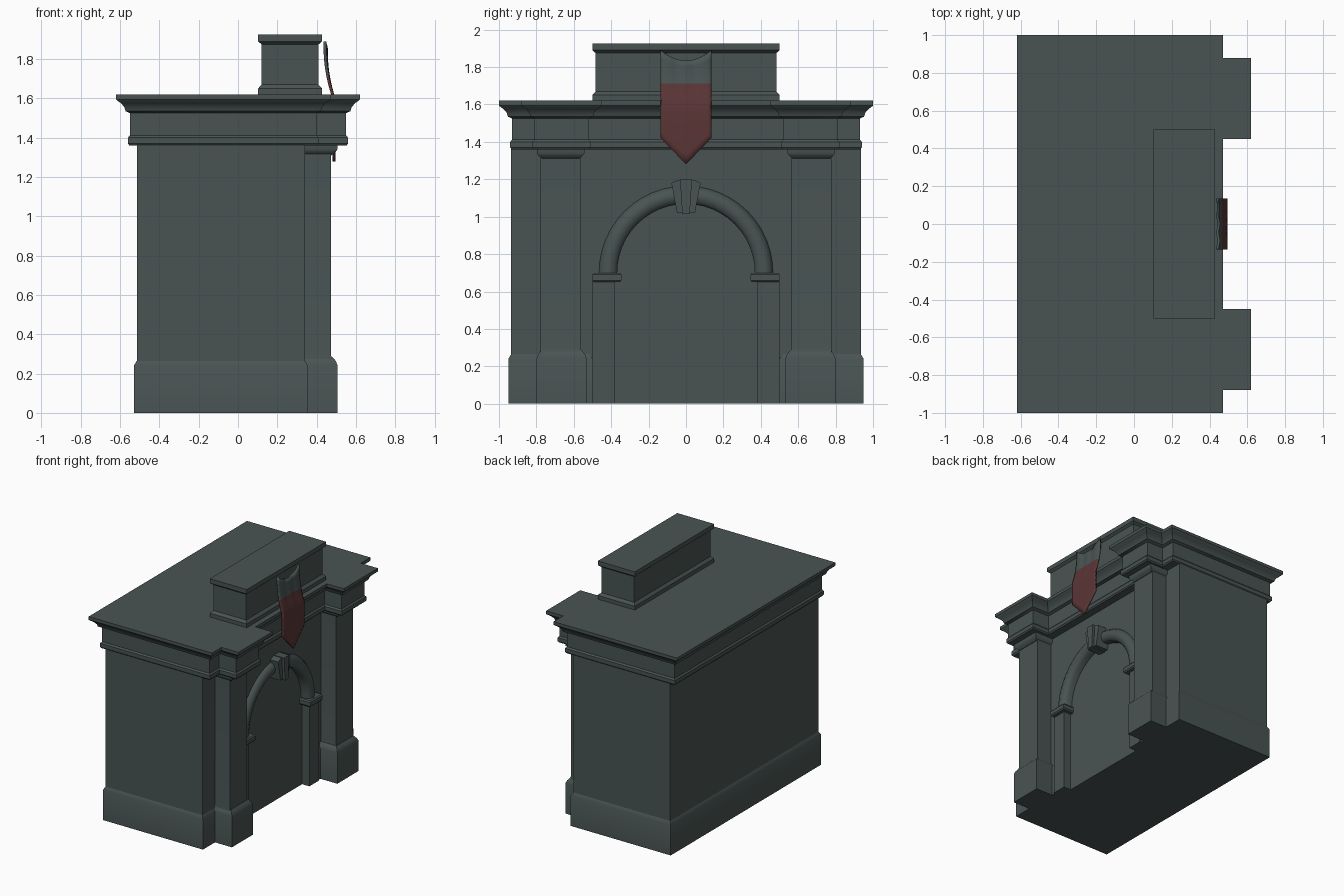
import bpy, bmesh, math

if "Cube" in bpy.data.objects:
    bpy.data.objects.remove(bpy.data.objects["Cube"])


def material(name, rgb):
    m = bpy.data.materials.new(name)
    m.diffuse_color = (*rgb, 1)
    m.use_nodes = True
    m.node_tree.nodes["Principled BSDF"].inputs["Base Color"].default_value = m.diffuse_color
    return m


STONE = material("dark_stone", (0.066, 0.088, 0.086))
RED = material("dark_red_cloth", (0.105, 0.036, 0.037))


def finish(name, bm, mats=(STONE,), angle=35):
    bmesh.ops.recalc_face_normals(bm, faces=bm.faces)
    me = bpy.data.meshes.new(name)
    bm.to_mesh(me)
    bm.free()
    for m in mats:
        me.materials.append(m)
    ob = bpy.data.objects.new(name, me)
    bpy.context.collection.objects.link(ob)
    bpy.ops.object.select_all(action='DESELECT')
    ob.select_set(True)
    bpy.context.view_layer.objects.active = ob
    bpy.ops.object.shade_smooth_by_angle(angle=math.radians(angle))
    return ob


def skin(bm, rings, closed=False):
    """Bridge rings of points; cap the ends unless closed."""
    vs = [[bm.verts.new(p) for p in r] for r in rings]
    n = len(vs[0])
    for a, b in zip(vs, vs[1:]):
        for i in range(n):
            j = (i + 1) % n
            bm.faces.new((a[i], a[j], b[j], b[i]))
    bm.faces.new(vs[0][::-1])
    bm.faces.new(vs[-1])


def offset(pts, d):
    """Offset a right-angled counter-clockwise outline outwards by d."""
    out = []
    n = len(pts)
    for i, p in enumerate(pts):
        x, y = p
        for a, b in ((pts[i - 1], p), (p, pts[(i + 1) % n])):
            ex, ey = b[0] - a[0], b[1] - a[1]
            l = math.hypot(ex, ey)
            x += ey / l * d
            y -= ex / l * d
        out.append((x, y))
    return out


def stack(name, outline, profile):
    """Moulded block: outline swept up a (z, offset) profile."""
    bm = bmesh.new()
    skin(bm, [[(x, y, z) for x, y in offset(outline, d)] for z, d in profile])
    return finish(name, bm)


def rect(x0, x1, y0, y1):
    return [(x0, y0), (x1, y0), (x1, y1), (x0, y1)]


def prism(name, yz, x0, x1):
    bm = bmesh.new()
    skin(bm, [[(x, y, z) for y, z in yz] for x in (x0, x1)])
    return finish(name, bm)


# main body, and front wall with arched opening
stack("body", rect(-0.515, 0.30, -0.935, 0.935), [(0, 0), (1.37, 0)])
SPRING = 0.70
arc = [(0.38 * math.cos(math.pi * i / 24), SPRING + 0.38 * math.sin(math.pi * i / 24))
       for i in range(25)]
prism("front_wall", [(0.935, 0), (0.935, 1.37), (-0.935, 1.37), (-0.935, 0), (-0.38, 0)]
      + arc[::-1] + [(0.38, 0)], 0.30, 0.34)

# plinth around the foot, open at the doorway
stack("plinth", [(-0.53, -0.95), (0.355, -0.95), (0.355, -0.5), (0.29, -0.5),
                 (0.29, 0.5), (0.355, 0.5), (0.355, 0.95), (-0.53, 0.95)],
      [(0, 0), (0.24, 0), (0.265, -0.015)])

# pilasters, door posts and imposts on both sides
for side, s in (("left", -1), ("right", 1)):
    def block(name, x1, c, half, prof):
        stack(f"{side}_{name}", rect(0.29, x1, s * c - half, s * c + half), prof)
    block("pedestal", 0.505, 0.665, 0.133, [(0, 0), (0.245, 0), (0.265, -0.008), (0.285, -0.025)])
    block("pilaster", 0.472, 0.67, 0.107, [(0.27, 0.005), (0.31, 0), (1.32, 0)])
    block("capital", 0.505, 0.67, 0.127, [(1.31, -0.03), (1.325, -0.01), (1.34, 0), (1.37, 0)])
    block("door_post", 0.365, 0.44, 0.06, [(0, 0), (0.66, 0)])
    block("impost", 0.398, 0.423, 0.078, [(0.65, -0.008), (0.66, 0), (0.69, 0), (0.70, -0.008)])

# rounded arch moulding
bm = bmesh.new()
section = [(0.368, 0.29), (0.368, 0.345), (0.382, 0.365), (0.415, 0.378),
           (0.448, 0.365), (0.465, 0.34), (0.465, 0.29)]
skin(bm, [[(x, r * math.cos(t), SPRING + r * math.sin(t)) for r, x in section]
          for t in [math.pi * i / 24 for i in range(25)]])
finish("arch_moulding", bm, angle=50)

# keystone with raised centre
prism("keystone", [(-0.048, 1.02), (0.048, 1.02), (0.078, 1.18), (0.045, 1.195),
                   (-0.045, 1.195), (-0.078, 1.18)], 0.29, 0.41)
prism("keystone_ridge", [(-0.02, 1.015), (0.02, 1.015), (0.032, 1.2), (-0.032, 1.2)], 0.30, 0.43)

# entablature stepping forward over the pilasters
stack("entablature",
      [(-0.55, -0.93), (0.40, -0.93), (0.40, -0.81), (0.55, -0.81), (0.55, -0.52),
       (0.40, -0.52), (0.40, 0.52), (0.55, 0.52), (0.55, 0.81), (0.40, 0.81),
       (0.40, 0.93), (-0.55, 0.93)],
      [(1.36, 0.002), (1.37, 0.01), (1.40, 0.01), (1.412, 0), (1.525, 0), (1.535, 0.022),
       (1.555, 0.028), (1.575, 0.045), (1.59, 0.066), (1.595, 0.07), (1.62, 0.07)])

# attic block on the roof
stack("attic_block", rect(0.12, 0.41, -0.483, 0.483),
      [(1.61, 0.018), (1.65, 0.018), (1.67, 0), (1.875, 0), (1.89, 0.018), (1.925, 0.018)])

# hanging banner: stone-grey top, red below, pointed end
bm = bmesh.new()
COLS, SPLIT = 16, 1.71
rows = []
for k in range(13):
    row = []
    for i in range(COLS + 1):
        u = 2 * i / COLS - 1
        top = 1.89 - 0.055 * (1 - u * u)
        low = 1.42 - 0.14 * (1 - abs(u))
        z = top + (SPLIT - top) * k / 4 if k <= 4 else SPLIT + (low - SPLIT) * (k - 4) / 8
        f = min(1, max(0, (1.85 - z) / 0.25))
        x = 0.446 + 0.042 * f * f + 0.004 * math.cos(3 * math.pi * u) * (1 - f)
        row.append(bm.verts.new((x, 0.135 * u, z)))
    rows.append(row)
for k in range(12):
    for i in range(COLS):
        f = bm.faces.new((rows[k][i], rows[k][i + 1], rows[k + 1][i + 1], rows[k + 1][i]))
        f.material_index = 0 if k < 4 else 1
banner = finish("banner", bm, (STONE, RED))
mod = banner.modifiers.new("thickness", 'SOLIDIFY')
mod.thickness = 0.014
mod.offset = 0
